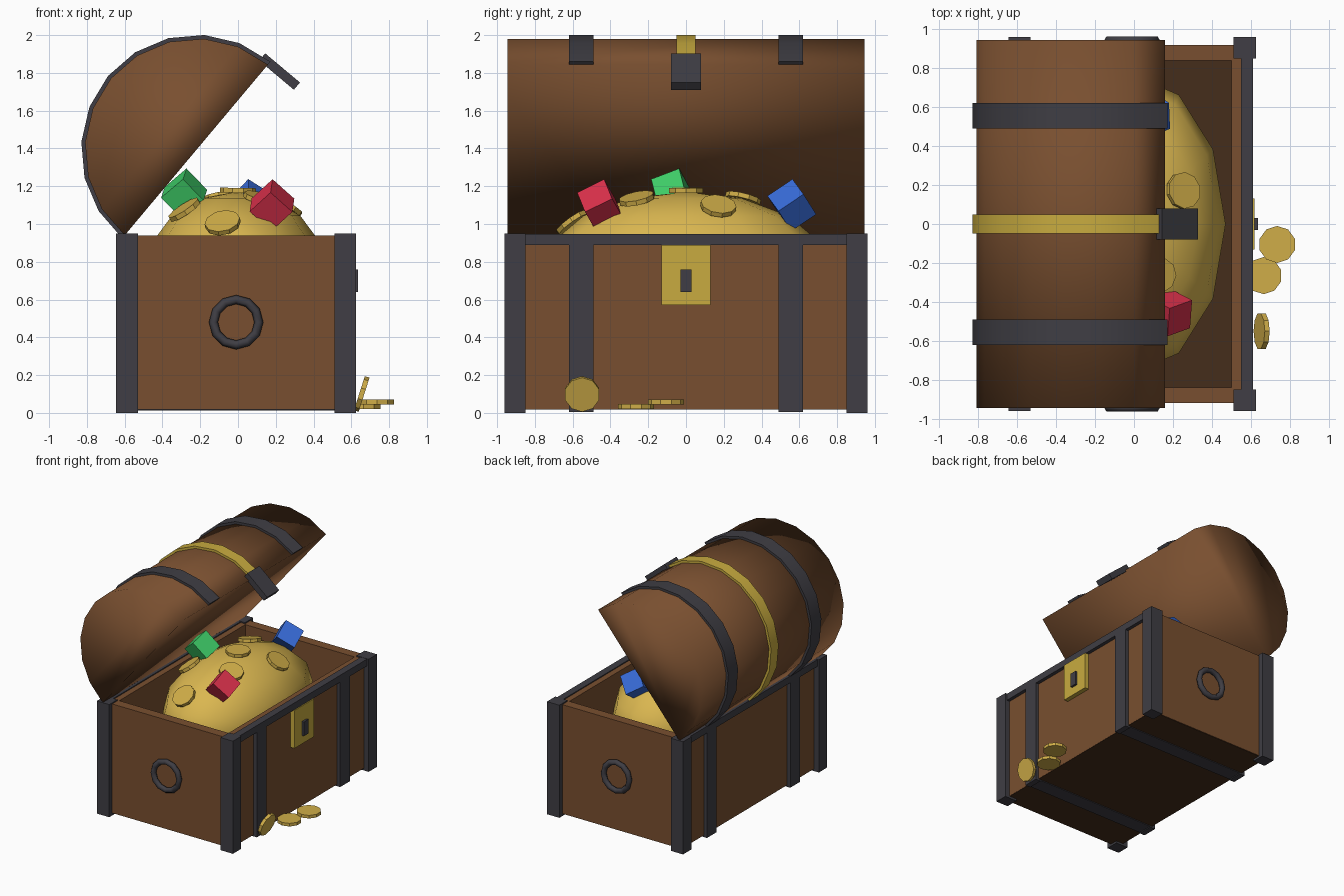
import bpy, bmesh, math
from mathutils import Vector, Euler

cube = bpy.data.objects.get("Cube")
if cube:
    bpy.data.objects.remove(cube, do_unlink=True)


def material(name, rgb):
    m = bpy.data.materials.new(name)
    m.use_nodes = True
    m.diffuse_color = (*rgb, 1)
    m.node_tree.nodes["Principled BSDF"].inputs["Base Color"].default_value = (*rgb, 1)
    return m


wood = material("brown wood", (0.19, 0.078, 0.029))
dark_wood = material("dark wood", (0.06, 0.026, 0.011))
iron = material("dark iron", (0.05, 0.048, 0.058))
brass = material("brass", (0.58, 0.41, 0.05))
gold = material("gold", (0.70, 0.47, 0.08))
coin_gold = material("coin gold", (0.63, 0.42, 0.065))
red = material("red gem", (0.70, 0.03, 0.07))
green = material("green gem", (0.05, 0.62, 0.14))
blue = material("blue gem", (0.04, 0.15, 0.70))

CX = -0.01                      # middle of the chest body in x
HINGE = Vector((-0.60, 0, 0.94))
OPEN = math.radians(50)
LID_R = 0.59
LID_C = HINGE + LID_R * Vector((math.cos(OPEN), 0, math.sin(OPEN)))


def finish(name, bm, mat, smooth=None):
    bmesh.ops.recalc_face_normals(bm, faces=bm.faces)
    me = bpy.data.meshes.new(name)
    bm.to_mesh(me)
    bm.free()
    me.materials.append(mat)
    ob = bpy.data.objects.new(name, me)
    bpy.context.collection.objects.link(ob)
    if smooth is not None:
        bpy.ops.object.select_all(action='DESELECT')
        ob.select_set(True)
        bpy.context.view_layer.objects.active = ob
        if smooth >= 180:
            bpy.ops.object.shade_smooth()
        else:
            bpy.ops.object.shade_smooth_by_angle(angle=math.radians(smooth))
    return ob


def box(name, mat, x, y, z, rot=(0, 0, 0)):
    """Box from its (low, high) spans, turned about its own centre."""
    bm = bmesh.new()
    bmesh.ops.create_cube(bm, size=1)
    spans = (x, y, z)
    bmesh.ops.scale(bm, vec=[b - a for a, b in spans], verts=bm.verts)
    ob = finish(name, bm, mat)
    ob.location = [(a + b) / 2 for a, b in spans]
    ob.rotation_euler = rot
    return ob


def extrude_profile(name, mat, points, y0, y1, smooth):
    """Closed x-z profile pushed along y."""
    bm = bmesh.new()
    face = bm.faces.new([bm.verts.new((x, y0, z)) for x, z in points])
    new = bmesh.ops.extrude_face_region(bm, geom=[face])["geom"]
    moved = [g for g in new if isinstance(g, bmesh.types.BMVert)]
    bmesh.ops.translate(bm, vec=(0, y1 - y0, 0), verts=moved)
    return finish(name, bm, mat, smooth)


def arc(radius, steps=10):
    angles = [OPEN + math.pi * i / steps for i in range(steps + 1)]
    return [(LID_C.x + radius * math.cos(a), LID_C.z + radius * math.sin(a)) for a in angles]


# Chest body: floor and four walls
box("floor", dark_wood, (-0.599, 0.579), (-0.915, 0.915), (0.018, 0.10))
for s, side in ((1, "front"), (-1, "back")):
    x = sorted((CX + s * 0.51, CX + s * 0.59))
    box(side + "_wall", wood, x, (-0.92, 0.92), (0.02, 0.94))
    # Rim, corner posts and upright bands
    rim = sorted((CX + s * 0.56, CX + s * 0.62))
    box(side + "_rim", iron, rim, (-0.94, 0.94), (0.89, 0.948))
    post = sorted((CX + s * 0.52, CX + s * 0.635))
    band = sorted((CX + s * 0.57, CX + s * 0.62))
    for t, end in ((1, "left"), (-1, "right")):
        box(f"{side}_{end}_post", iron, post, sorted((t * 0.85, t * 0.96)), (0, 0.95))
        box(f"{side}_{end}_band", iron, band, sorted((t * 0.49, t * 0.62)), (0.005, 0.93))

for t, end in ((1, "left"), (-1, "right")):
    box(end + "_end_wall", wood, (-0.52, 0.50), sorted((t * 0.84, t * 0.92)), (0.02, 0.94))
    box(end + "_under_band", iron, (-0.6, 0.58), sorted((t * 0.49, t * 0.62)), (0.012, 0.02))
    # Ring handle on each end
    bpy.ops.mesh.primitive_torus_add(major_segments=12, minor_segments=6, major_radius=0.12,
                                     minor_radius=0.024, location=(CX, t * 0.941, 0.48),
                                     rotation=(math.pi / 2, 0, 0))
    ring = bpy.context.object
    ring.name = end + "_ring_handle"
    ring.data.materials.append(iron)
    bpy.ops.object.shade_smooth()

# Lock plate and keyhole
box("lock_plate", brass, (0.57, 0.618), (-0.13, 0.13), (0.57, 0.89))
box("keyhole", iron, (0.60, 0.636), (-0.03, 0.03), (0.64, 0.76))

# Open barrel lid with its hoops and hasp
extrude_profile("lid", wood, arc(LID_R), -0.945, 0.945, 180)
hoops = (("right_hoop", iron, -0.555, 0.065), ("left_hoop", iron, 0.555, 0.065),
         ("middle_hoop", brass, 0, 0.05))
for name, mat, y, half in hoops:
    profile = arc(0.61) + arc(0.575)[::-1]
    extrude_profile(name, mat, profile, y - half, y + half, 40)
box("hasp", iron, (0.10, 0.34), (-0.08, 0.08), (1.782, 1.832), (0, math.pi / 2 - OPEN, 0))

# Heap of gold
HEAP = Vector((CX, 0, 0.74))
HEAP_R = Vector((0.48, 0.766, 0.43))
bm = bmesh.new()
bmesh.ops.create_uvsphere(bm, u_segments=12, v_segments=8, radius=1)
bmesh.ops.scale(bm, vec=HEAP_R, verts=bm.verts)
bmesh.ops.translate(bm, vec=HEAP, verts=bm.verts)
finish("gold_heap", bm, gold, 180)


def coin(name, location, normal, radius=0.095):
    bm = bmesh.new()
    bmesh.ops.create_cone(bm, cap_ends=True, segments=10, radius1=radius, radius2=radius, depth=0.026)
    ob = finish(name, bm, coin_gold)
    ob.location = location
    ob.rotation_euler = Vector(normal).to_track_quat('Z', 'Y').to_euler()


# Coins resting on the heap, tilted to its surface
spots = ((0, 0), (0.25, 0.17), (0.12, -0.26), (-0.08, -0.6), (-0.28, -0.24), (-0.1, 0.3))
for i, (x, y) in enumerate(spots):
    u, v = (x - HEAP.x) / HEAP_R.x, y / HEAP_R.y
    w = math.sqrt(1 - u * u - v * v)
    normal = Vector((u / HEAP_R.x, v / HEAP_R.y, w / HEAP_R.z)).normalized()
    coin(f"heap_coin_{i + 1}", Vector((x, y, HEAP.z + w * HEAP_R.z)) + normal * 0.008, normal)

# Coins spilled in front
coin("spilled_coin_low", (0.665, -0.265, 0.033), (0, 0, 1))
coin("spilled_coin_high", (0.735, -0.105, 0.058), (0, 0, 1))
coin("leaning_coin", (0.655, -0.55, 0.1), (1, 0, -0.32))

# Cube-cut gems
gems = (("red_gem", red, (0.18, -0.455, 1.10), (35, 40, 20)),
        ("green_gem", green, (-0.285, -0.07, 1.16), (30, 45, 15)),
        ("blue_gem", blue, (0.07, 0.56, 1.10), (40, 30, 25)))
for name, mat, c, turn in gems:
    h = 0.08
    box(name, mat, *[(k - h, k + h) for k in c], Euler([math.radians(a) for a in turn]))
